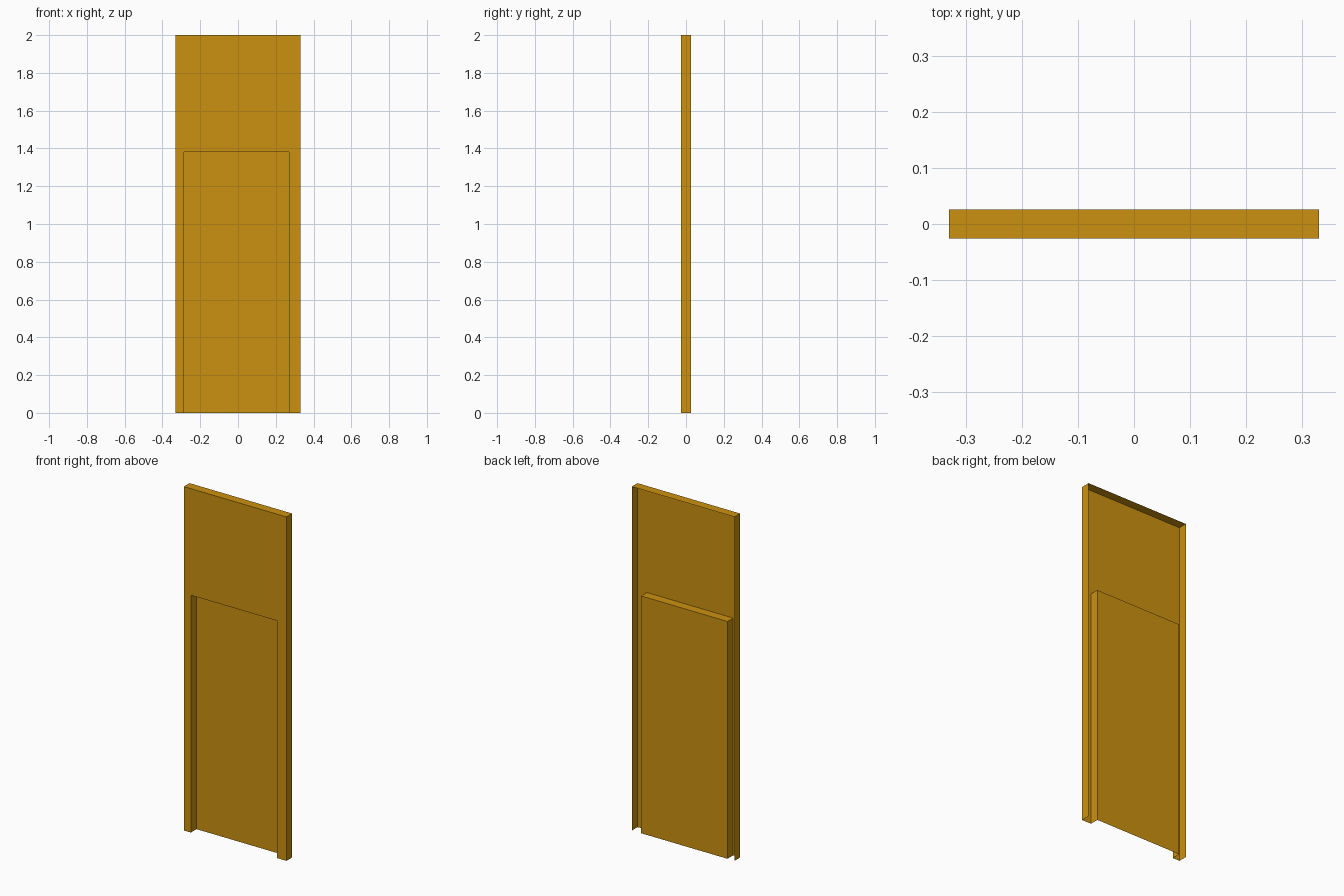
import bpy
import bmesh
from mathutils import Vector

cube = bpy.data.objects.get("Cube")
if cube:
    bpy.data.objects.remove(cube, do_unlink=True)

HALF_WIDTH, HEIGHT = 0.33, 2.0
FRONT, BACK = -0.026, 0.026
LEFT, RIGHT, RECESS_TOP = 0.27, -0.285, 1.38

# One flat ochre paint
ochre = bpy.data.materials.new("ochre")
ochre.use_nodes = True
colour = (0.60, 0.285, 0.005, 1)
ochre.diffuse_color = colour
ochre.node_tree.nodes["Principled BSDF"].inputs["Base Color"].default_value = colour


def arch(x0, x1, top):
    """Path up one side, across the top and down the other side."""
    return [Vector((x, FRONT, z)) for x, z in ((x0, 0), (x0, top), (x1, top), (x1, 0))]


def make_sheet(name, faces):
    """Thin sheet-metal part from a list of polygons."""
    bm = bmesh.new()
    for face in faces:
        bm.faces.new([bm.verts.new(p) for p in face])
    bmesh.ops.remove_doubles(bm, verts=bm.verts, dist=0.0001)
    mesh = bpy.data.meshes.new(name)
    bm.to_mesh(mesh)
    bm.free()
    mesh.materials.append(ochre)
    bpy.context.collection.objects.link(bpy.data.objects.new(name, mesh))


def wall(path):
    """Quads that run from the front of a path to its back."""
    depth = Vector((0, BACK - FRONT, 0))
    return [(a, a + depth, b + depth, b) for a, b in zip(path, path[1:])]


outer = arch(-HALF_WIDTH, HALF_WIDTH, HEIGHT)
opening = arch(RIGHT, LEFT, RECESS_TOP)

# Front sheet with a doorway-shaped opening, left open at the bottom
make_sheet("front_sheet", [opening + outer[::-1]])

# Folded rim on both sides and the top; the back stays open
make_sheet("outer_rim", [face[::-1] for face in wall(outer)])

# Recessed panel: side and top returns plus the sunken back sheet
back_sheet = [p + Vector((0, BACK - FRONT, 0)) for p in opening[::-1]]
make_sheet("recessed_panel", wall(opening) + [back_sheet])
